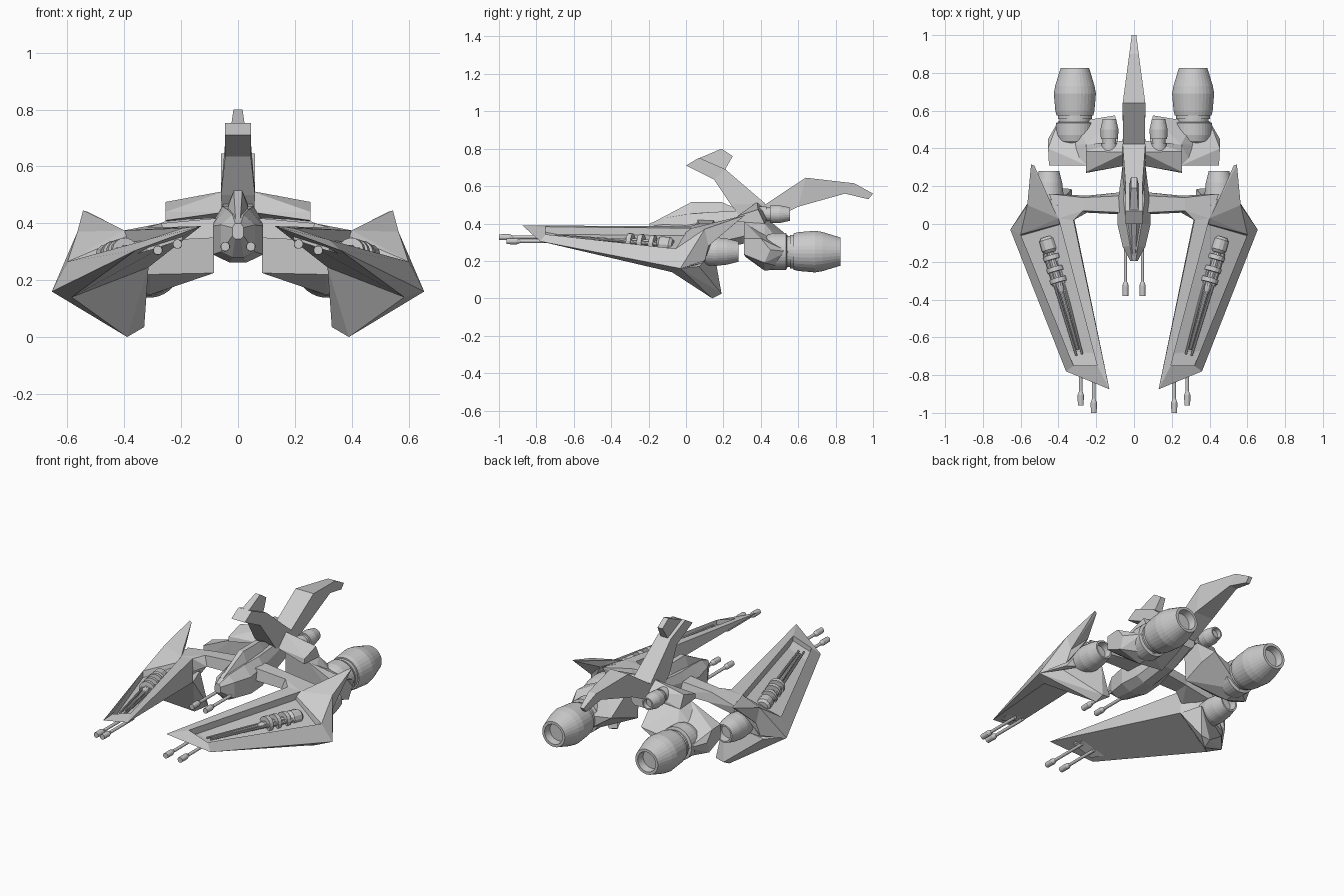
import bpy, bmesh, math
from mathutils import Vector


def finish(name, bm, mirror):
    bmesh.ops.recalc_face_normals(bm, faces=bm.faces)
    me = bpy.data.meshes.new(name)
    bm.to_mesh(me)
    bm.free()
    ob = bpy.data.objects.new(name, me)
    bpy.context.collection.objects.link(ob)
    if mirror:
        ob.modifiers.new("mirror", 'MIRROR').use_mirror_merge = False
    return ob


def hull(name, pts, mirror=True):
    bm = bmesh.new()
    for p in pts:
        bm.verts.new(p)
    bmesh.ops.convex_hull(bm, input=bm.verts)
    loose = [v for v in bm.verts if not v.link_faces]
    bmesh.ops.delete(bm, geom=loose, context='VERTS')
    bmesh.ops.dissolve_limit(bm, angle_limit=0.06, verts=bm.verts, edges=bm.edges)
    return finish(name, bm, mirror)


def loft(name, rings, mirror=False):
    bm = bmesh.new()
    rows = [[bm.verts.new(p) for p in ring] for ring in rings]
    n = len(rows[0])
    for a, b in zip(rows, rows[1:]):
        for i in range(n):
            j = (i + 1) % n
            bm.faces.new((a[i], a[j], b[j], b[i]))
    bm.faces.new(rows[0])
    bm.faces.new(rows[-1])
    return finish(name, bm, mirror)


def lathe(name, start, direction, profile, sides=32):
    """profile: (distance along direction, radius)"""
    q = Vector((0, 0, 1)).rotation_difference(Vector(direction).normalized())
    ring = lambda d, r: [Vector(start) + q @ Vector((r * math.cos(t), r * math.sin(t), d))
                         for t in (2 * math.pi * (i + .5) / sides for i in range(sides))]
    return loft(name, [ring(d, r) for d, r in profile], True)


def body(name, sections):
    """sections: (y, half profile of (x, z) from top to bottom)"""
    loft(name, [[(x, y, z) for x, z in h] + [(-x, y, z) for x, z in reversed(h)]
                for y, h in sections])


def blade(name, sections):
    """sections: (half width, y, z of lower point, y, z of upper point)"""
    loft(name, [[(w, a, b), (w, c, d), (-w, c, d), (-w, a, b)] for w, a, b, c, d in sections])


# Fuselage and canopy
body("fuselage", [
    (-.195, [(.01, .40), (.02, .385), (.02, .355), (.01, .345)]),
    (-.12, [(.02, .43), (.06, .395), (.06, .30), (.02, .28)]),
    (0, [(.04, .45), (.088, .39), (.088, .29), (.03, .262)]),
    (.12, [(.055, .46), (.085, .41), (.08, .29), (.03, .265)]),
    (.30, [(.05, .47), (.062, .43), (.06, .33), (.03, .29)]),
    (.45, [(.04, .48), (.06, .45), (.055, .38), (.03, .36)])])
body("canopy", [
    (-.17, [(.008, .41), (.018, .395), (.018, .38)]),
    (.03, [(.015, .515), (.036, .455), (.036, .42)]),
    (.19, [(.015, .515), (.036, .465), (.036, .42)]),
    (.28, [(.01, .475), (.03, .45), (.03, .42)])])

# Upright tail fins
blade("front_fin", [(.055, .32, .40, .45, .44), (.06, .24, .50, .42, .51),
                    (.045, .15, .635, .21, .69), (.045, 0, .71, .07, .752)])
blade("front_fin_horn", [(.024, .06, .745, .21, .69), (.016, .19, .80, .25, .76)])
blade("rear_fin", [(.058, .44, .41, .36, .46), (.06, .60, .49, .64, .645),
                   (.025, .85, .56, .90, .615), (.012, .975, .53, 1.0, .56)])

# Forward wing with a sunken panel on top
P = dict(T=(.13, -.875, .39), F=(.36, -.78, .305), O=(.655, -.03, .16), P=(.585, -.075, .14),
         J=(.315, .02, .245), I=(.32, .02, .385), A=(.195, -.75, .383), B=(.32, -.75, .342),
         C=(.60, -.055, .265), D=(.40, .03, .375))
for k in "ABCD":
    x, y, z = P[k]
    P[k.lower()] = (x, y, z - .04)
bm = bmesh.new()
V = {k: bm.verts.new(p) for k, p in P.items()}
for f in "TFBA FOCB TADI TJPF FPO TIJ IDCOPJ ABba BCcb CDdc DAad abcd".split():
    bm.faces.new([V[k] for k in f])
finish("forward_wing", bm, True)

# Wing root, upper fin, lower fin and connecting arm
hull("wing_root", [P["I"], P["J"], P["D"], P["C"], P["O"], P["P"],
                   (.44, .13, .37), (.56, .09, .19), (.40, .13, .22)])
shoulder = [(.43, .09, .39), (.465, .16, .365), (.565, .10, .37), (.555, .12, .28)]
hull("wing_upper_fin_base", [P["C"], P["O"], P["D"], (.57, .10, .20)] + shoulder)
hull("wing_upper_fin", shoulder + [(.545, .315, .445), (.528, .31, .44)])
hull("wing_lower_fin", [P["J"], P["P"], P["O"], (.39, .14, 0), (.33, .185, .035),
                        (.385, .19, .025), (.57, .07, .17), (.36, .15, .25)])
hull("wing_arm", [(.05, .05, .35), (.05, .17, .35), (.05, .06, .42), (.05, .15, .42),
                  (.25, .06, .34), (.25, .15, .34), (.27, .07, .40), (.27, .14, .40)])
hull("wing_arm_outer", [(.25, .06, .34), (.25, .15, .34), (.27, .07, .40), (.27, .14, .40),
                        P["I"], (.33, .02, .30), P["D"], (.45, .16, .365), (.42, .15, .31)])

# Panel cannon: block, rings and a bundle of barrels
back, tip = Vector((.465, -.07, .284)), Vector((.285, -.71, .336))
axis = (tip - back).normalized()
lathe("cannon_block", back, axis, [(0, .03), (.015, .042), (.07, .042), (.085, .03)], 12)
lathe("cannon_core", back, axis, [(.06, .02), (.27, .02), (.30, .012), (.62, .008)], 10)
for i, d in enumerate((.10, .165, .225)):
    lathe(f"cannon_ring_{i}", back, axis, [(d, .036), (d, .046), (d + .025, .046), (d + .025, .036)], 16)
side = axis.cross(Vector((0, 0, 1))).normalized()
for s in (-1, 1):
    root, end = back + side * s * .031, tip + side * s * .015
    lathe("cannon_barrel", root, end - root, [(.08, .012), (.26, .012), (.26, .007), (.65, .006)], 10)

# Forward guns
for name, x, y, z, length in (("wing_gun_inner", .213, -1, .327, .30),
                              ("wing_gun_outer", .282, -.96, .305, .28),
                              ("nose_gun", .045, -.38, .318, .32)):
    lathe(name, (x, y, z), (0, 1, 0),
          [(0, .016), (.055, .017), (.075, .009), (length, .009)], 12)

# Rear wing: upper plate, drooping leg and outer panel
hull("rear_plate", [(.04, .31, .44), (.04, .38, .515), (.06, .44, .46), (.04, .44, .42),
                    (.255, .27, .41), (.255, .275, .44), (.255, .385, .475), (.255, .42, .40)])
hub = [(.31, .31, .37), (.31, .32, .22), (.31, .42, .148), (.31, .54, .16), (.31, .54, .26),
       (.31, .42, .34)]
hull("rear_leg", hub + [(.085, .33, .42), (.085, .34, .225), (.085, .44, .42), (.085, .48, .28),
                        (.10, .575, .31), (.25, .31, .41), (.25, .42, .40)])
hull("rear_outer_panel", hub + [(.25, .31, .41), (.45, .31, .235), (.45, .31, .32), (.455, .40, .32),
                                (.455, .45, .26), (.45, .42, .19), (.40, .545, .25)])

# Engines with hollow nozzles
lathe("main_engine", (.313, .41, .25), (0, 1, 0),
      [(0, .06), (.03, .092), (.06, .10), (.125, .10), (.13, .083), (.145, .083), (.145, .09),
       (.165, .09), (.165, .098), (.19, .104), (.28, .112), (.32, .105), (.415, .076),
       (.415, .06), (.37, .055)])
lathe("small_engine", (.13, .37, .45), (0, 1, 0),
      [(0, .03), (.02, .042), (.06, .042), (.06, .036), (.08, .036), (.08, .046), (.13, .048),
       (.185, .036), (.185, .028), (.16, .026)], 24)
lathe("wing_engine", (.45, .04, .25), (0, 1, 0),
      [(0, .05), (.03, .07), (.12, .077), (.18, .07), (.24, .055), (.24, .045), (.20, .04)])
